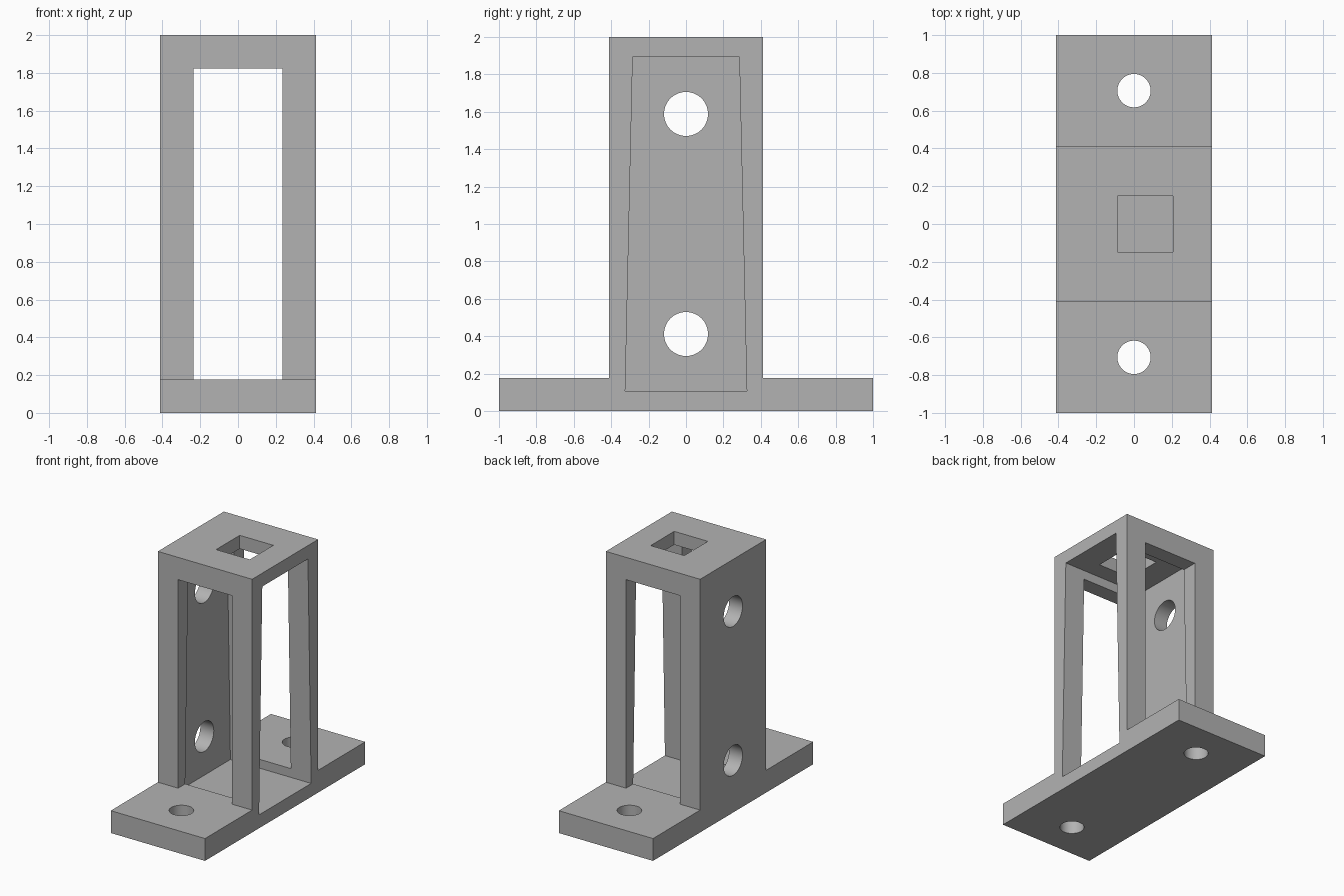
import bpy, bmesh, math
from mathutils import Matrix

if "Cube" in bpy.data.objects:
    bpy.data.objects.remove(bpy.data.objects["Cube"], do_unlink=True)

U = 1 / 17                      # design module
HALF = 7 * U                    # half width of the tower and base
PLATE = 3 * U                   # base, post and top plate thickness
RECESS = 1.8 * U                # floor left under the tapered window


def make_object(name, bm):
    bmesh.ops.recalc_face_normals(bm, faces=bm.faces)
    mesh = bpy.data.meshes.new(name)
    bm.to_mesh(mesh)
    bm.free()
    obj = bpy.data.objects.new(name, mesh)
    bpy.context.collection.objects.link(obj)
    return obj


def prism(name, profile, x0, x1):
    """Extrude a (y, z) profile from x0 to x1."""
    bm = bmesh.new()
    face = bm.faces.new([bm.verts.new((x0, y, z)) for y, z in profile])
    out = bmesh.ops.extrude_face_region(bm, geom=[face])
    verts = [v for v in out["geom"] if isinstance(v, bmesh.types.BMVert)]
    bmesh.ops.translate(bm, verts=verts, vec=(x1 - x0, 0, 0))
    return make_object(name, bm)


def block(name, x, y, z):
    return prism(name, [(y[0], z[0]), (y[1], z[0]), (y[1], z[1]), (y[0], z[1])], *x)


def drill(name, radius, depth, location, axis="Z"):
    bm = bmesh.new()
    turn = Matrix.Rotation(math.pi / 2, 4, "Y") if axis == "X" else Matrix()
    bmesh.ops.create_cone(bm, cap_ends=True, segments=64, radius1=radius,
                          radius2=radius, depth=depth,
                          matrix=Matrix.Translation(location) @ turn)
    return make_object(name, bm)


# Upright tower on a flanged base, as one inverted T
half_profile = [(1, 0), (1, PLATE), (HALF, PLATE), (HALF, 2)]
profile = half_profile + [(-y, z) for y, z in reversed(half_profile)]
bracket = prism("bracket", profile, -HALF, HALF)

cutters = [
    # Front-to-back passage
    block("passage_cutter", (-4 * U, 4 * U), (-0.6, 0.6), (PLATE, 2 - PLATE)),
    # Tapered side window, sunk into the opposite wall, floor and ceiling
    prism("window_cutter", [(-0.325, RECESS), (0.325, RECESS),
                            (0.285, 2 - RECESS), (-0.285, 2 - RECESS)], -5 * U, 0.6),
    # Square opening in the top plate
    block("top_cutter", (-1.5 * U, 3.5 * U), (-2.5 * U, 2.5 * U), (1.7, 2.2)),
]
# Round holes in the solid wall and in the two flanges
for z in (7 * U, 27 * U):
    cutters.append(drill("wall_hole_cutter", 2 * U, 0.3, (-HALF, 0, z), "X"))
for y in (-12 * U, 12 * U):
    cutters.append(drill("flange_hole_cutter", 1.5 * U, 0.6, (0, y, 0.1)))

bpy.ops.object.select_all(action="DESELECT")
bpy.context.view_layer.objects.active = bracket
bracket.select_set(True)
for cutter in cutters:
    cutter.hide_render = True
    mod = bracket.modifiers.new(cutter.name, "BOOLEAN")
    mod.operation = "DIFFERENCE"
    mod.solver = "EXACT"
    mod.object = cutter
    bpy.ops.object.modifier_apply(modifier=mod.name)
    bpy.data.objects.remove(cutter, do_unlink=True)

# Plain grey finish
grey = bpy.data.materials.new("plain grey")
grey.use_nodes = True
colour = (0.45, 0.45, 0.45, 1)
grey.diffuse_color = colour
grey.node_tree.nodes["Principled BSDF"].inputs["Base Color"].default_value = colour
bracket.data.materials.clear()
bracket.data.materials.append(grey)
bpy.ops.object.shade_smooth_by_angle(angle=math.radians(30))
